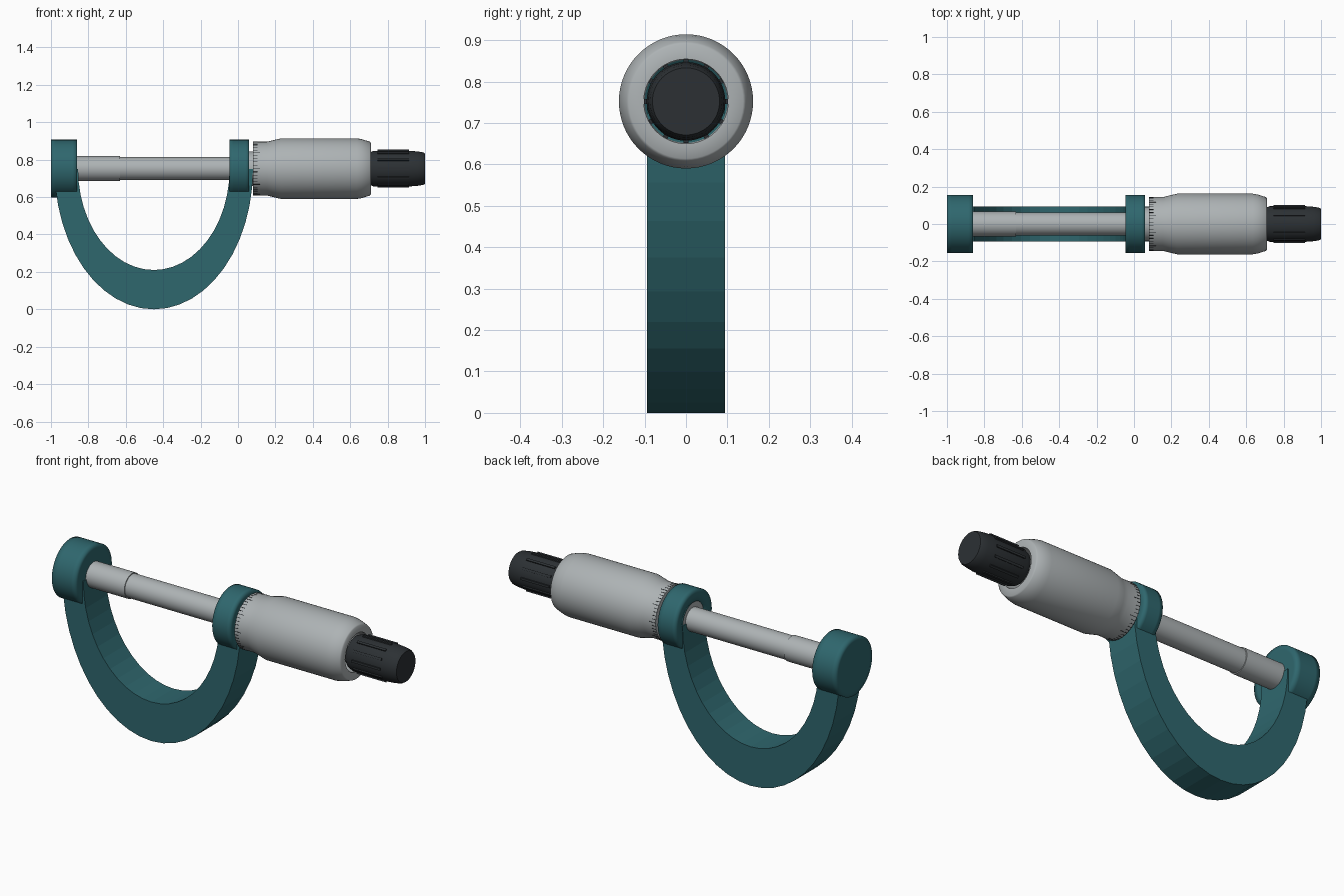
import bpy, bmesh
from math import sin, cos, pi, radians
from mathutils import Matrix

if "Cube" in bpy.data.objects:
    bpy.data.objects.remove(bpy.data.objects["Cube"])

Z = 0.752   # height of the measuring axis


def material(name, col):
    m = bpy.data.materials.new(name)
    m.diffuse_color = (*col, 1)
    m.use_nodes = True
    m.node_tree.nodes["Principled BSDF"].inputs["Base Color"].default_value = m.diffuse_color
    return m


teal = material("teal", (0.028, 0.135, 0.155))
steel = material("steel", (0.42, 0.45, 0.46))
black = material("black", (0.025, 0.03, 0.034))


def finish(name, bm, mat):
    bmesh.ops.remove_doubles(bm, verts=bm.verts, dist=1e-5)
    bmesh.ops.recalc_face_normals(bm, faces=bm.faces)
    me = bpy.data.meshes.new(name)
    bm.to_mesh(me)
    bm.free()
    me.materials.append(mat)
    ob = bpy.data.objects.new(name, me)
    bpy.context.collection.objects.link(ob)
    return ob


def smooth(ob, angle=None):
    bpy.ops.object.select_all(action='DESELECT')
    ob.select_set(True)
    bpy.context.view_layer.objects.active = ob
    if angle is None:
        bpy.ops.object.shade_smooth()
    else:
        bpy.ops.object.shade_smooth_by_angle(angle=radians(angle))


def lathe(name, profile, mat, angle=40, closed=False, n=64):
    """Turn (x, radius) points around the measuring axis."""
    bm = bmesh.new()
    pts = profile + profile[:1] if closed else profile
    vs = [bm.verts.new((x, 0, Z + r)) for x, r in pts]
    es = [bm.edges.new(p) for p in zip(vs, vs[1:])]
    bmesh.ops.spin(bm, geom=vs + es, cent=(0, 0, Z), axis=(1, 0, 0),
                   angle=2 * pi, steps=n)
    ob = finish(name, bm, mat)
    smooth(ob, angle)
    return ob


def radial_boxes(name, boxes, mat):
    """Boxes (x0, x1, radius, depth, width, angle) around the axis, angle 0 = front."""
    bm = bmesh.new()
    for x0, x1, r, d, w, a in boxes:
        m = (Matrix.Translation((0, 0, Z)) @ Matrix.Rotation(a, 4, 'X')
             @ Matrix.Translation(((x0 + x1) / 2, -r, 0))
             @ Matrix.Diagonal((x1 - x0, d, w, 1)))
        bmesh.ops.create_cube(bm, size=1, matrix=m)
    return finish(name, bm, mat)


# U-shaped frame: half an elliptical ring, faceted
bm = bmesh.new()
rings = []
for i in range(25):
    t = pi * i / 24
    c, s = cos(t), sin(t)
    rings.append([bm.verts.new((-0.45 + a * c, y, 0.75 - b * s))
                  for a, b, y in ((0.53, 0.75, -0.094), (0.53, 0.75, 0.094),
                                  (0.405, 0.54, 0.094), (0.405, 0.54, -0.094))])
for p, q in zip(rings, rings[1:]):
    for k in range(4):
        bm.faces.new((p[k], p[(k + 1) % 4], q[(k + 1) % 4], q[k]))
bm.faces.new(rings[0])
bm.faces.new(rings[-1])
finish("frame", bm, teal)

# Softly shaded discs at the frame ends
lathe("anvil_disc", [(-1, 0), (-1, 0.13), (-1, 0.155), (-0.975, 0.155), (-0.885, 0.155),
                     (-0.86, 0.155), (-0.86, 0.13), (-0.86, 0)], teal, None)
lathe("frame_collar", [(-0.045, 0.092), (-0.045, 0.13), (-0.045, 0.155), (-0.025, 0.155),
                       (0.04, 0.155), (0.06, 0.155), (0.06, 0.13), (0.06, 0.092)],
      teal, None, closed=True)

# Anvil, spindle and inner sleeve
lathe("anvil", [(-0.87, 0), (-0.87, 0.067), (-0.63, 0.067), (-0.63, 0)], steel)
lathe("spindle", [(-0.64, 0), (-0.64, 0.062), (0.72, 0.062), (0.72, 0)], steel)
lathe("sleeve", [(-0.04, 0.062), (-0.04, 0.092), (0.6, 0.092), (0.6, 0.062)],
      steel, closed=True)

# Thimble barrel with a flared grip and open bore
lathe("thimble", [(0.08, 0.1), (0.08, 0.144), (0.155, 0.144), (0.185, 0.151), (0.23, 0.162),
                  (0.635, 0.162), (0.66, 0.158), (0.705, 0.144), (0.71, 0.138), (0.71, 0.102)],
      steel, 50, closed=True)

# Scale ticks: fifty, every fifth one longer
radial_boxes("scale_ticks",
             [(0.081, 0.118 if i % 5 == 0 else 0.103, 0.144, 0.002, 0.003, 2 * pi * i / 50)
              for i in range(50)], black)

# Ratchet knob with twelve grip ridges
lathe("ratchet_knob", [(0.7, 0), (0.7, 0.085), (0.725, 0.095), (0.92, 0.095), (0.96, 0.092),
                       (0.99, 0.087), (1, 0.081), (1, 0)], black)
radial_boxes("knob_ridges", [(0.745, 0.915, 0.095, 0.012, 0.012, 2 * pi * i / 12)
                             for i in range(12)], black)
